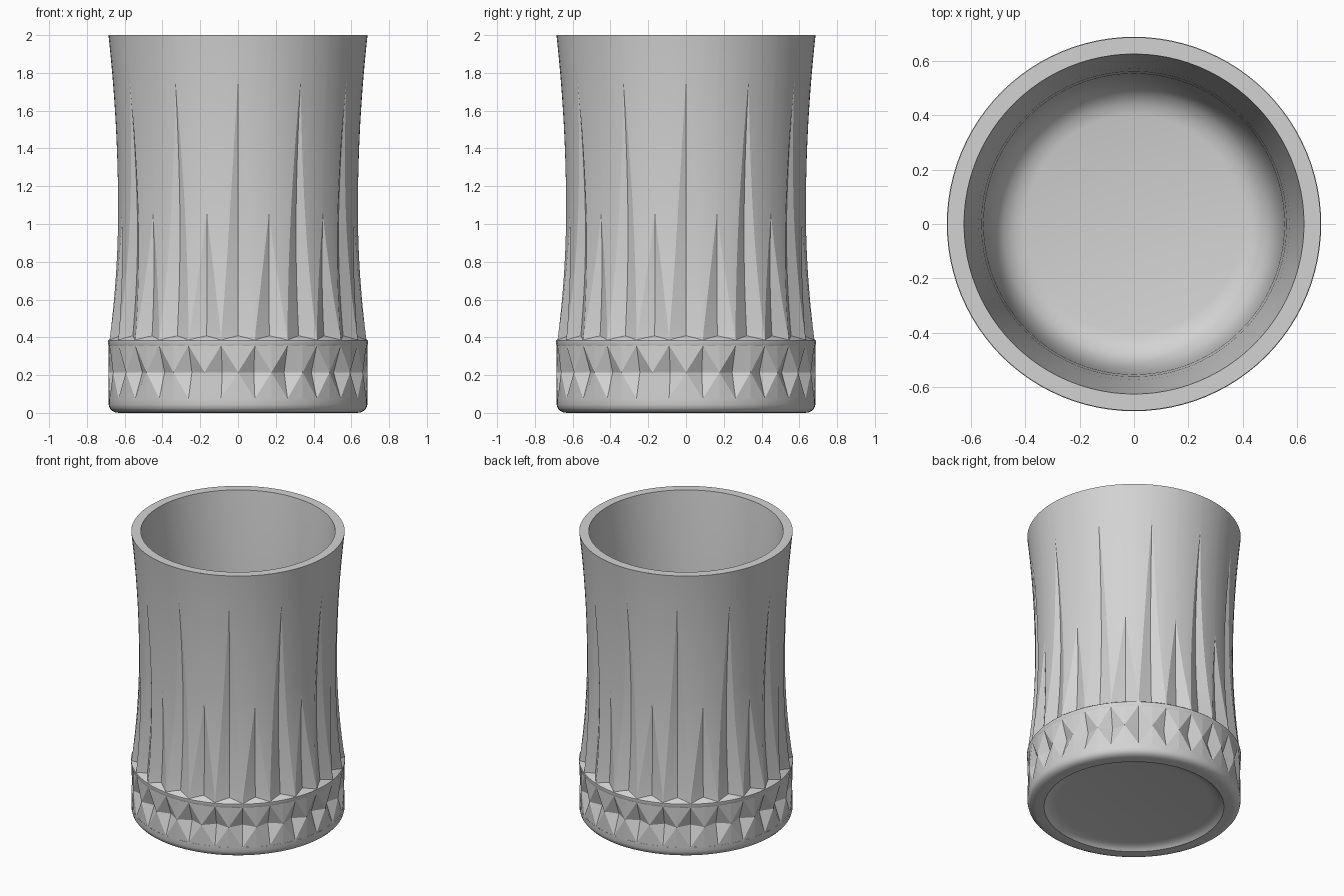
import bpy, bmesh, math

cube = bpy.data.objects.get("Cube")
if cube:
    bpy.data.objects.remove(cube, do_unlink=True)

# Single grey glass colour
glass = bpy.data.materials.new("pale_grey_glass")
glass.use_nodes = True
glass.diffuse_color = (0.65, 0.65, 0.65, 1)
glass.node_tree.nodes["Principled BSDF"].inputs["Base Color"].default_value = (0.65, 0.65, 0.65, 1)

SECTORS = 24
STEP = math.tau / SECTORS
HALF = STEP / 2


def polar(r, a, z):
    return (r * math.cos(a), r * math.sin(a), z)


def finish(name, bm, angle):
    bmesh.ops.remove_doubles(bm, verts=bm.verts[:], dist=0.00001)
    mesh = bpy.data.meshes.new(name)
    bm.to_mesh(mesh)
    bm.free()
    mesh.materials.append(glass)
    obj = bpy.data.objects.new(name, mesh)
    bpy.context.collection.objects.link(obj)
    bpy.ops.object.select_all(action='DESELECT')
    obj.select_set(True)
    bpy.context.view_layer.objects.active = obj
    if angle:
        bpy.ops.object.shade_smooth_by_angle(angle=math.radians(angle))
    return obj


def skin(name, rings, angle):
    """Bridge a stack of equal rings of points into a closed-round surface."""
    bm = bmesh.new()
    rows = [[bm.verts.new(p) for p in ring] for ring in rings]
    n = len(rows[0])
    for low, high in zip(rows, rows[1:]):
        for j in range(n):
            k = (j + 1) % n
            bm.faces.new((low[j], low[k], high[k], high[j]))
    return finish(name, bm, angle)


def lathe(name, profile, angle=30, n=96):
    return skin(name, [[polar(r, math.tau * j / n, z) for j in range(n)]
                       for r, z in profile], angle)


# Waisted outer wall, with tall and short tapering V cuts in turn
TALL, SHORT, FOOT = 1.76, 1.06, 0.4


def wall_radius(z):
    spread = 0.9 if z > 1.1 else 0.715
    return 0.636 + 0.05 * ((z - 1.1) / spread) ** 2


def wall_ring(z):
    ring = []
    r = wall_radius(z)
    for s in range(SECTORS):
        top = SHORT if s % 2 else TALL
        t = min(1, max(0, (top - z) / (top - FOOT)))
        w = HALF * min(0.98, max(0.02, t))
        mid = (w + HALF) / 2
        for u in (-HALF, -mid, -w, 0, w, mid):
            depth = 0.04 * t if u == 0 else 0
            ring.append(polar(r - depth, s * STEP + u, z))
    return ring


heights = sorted({0.385, FOOT, SHORT, TALL, 2.0} | {0.44 + 0.04 * i for i in range(39)})
skin("outer_wall", [wall_ring(z) for z in heights], 11)

# Flat rim and hollow inside
lathe("rim_and_inside", [
    (0.686, 2), (0.625, 2), (0.605, 1.8), (0.588, 1.6), (0.573, 1.4), (0.561, 1.2),
    (0.553, 1.0), (0.548, 0.8), (0.543, 0.65), (0.53, 0.55), (0.51, 0.48),
    (0.48, 0.435), (0.44, 0.41), (0.4, 0.4), (0, 0.4)])

# Collar with a sloping ledge under the tapering cuts
lathe("collar", [(0.684, 0.355), (0.688, 0.365), (0.688, 0.383), (0.684, 0.387), (0.61, 0.425)])

# Band of sunken four-sided diamonds
LOW, MID, HIGH = 0.075, 0.215, 0.357
OUT, SUNK = 0.685, 0.638
bm = bmesh.new()


def face(*points):
    bm.faces.new([bm.verts.new(polar(*p)) for p in points])


for s in range(SECTORS):
    a = s * STEP + HALF
    left, right = (OUT, a - HALF, MID), (OUT, a + HALF, MID)
    top, bottom = (OUT, a, HIGH), (OUT, a, LOW)
    apex = (SUNK, a, MID)
    corners = (bottom, right, top, left)
    for p, q in zip(corners, corners[1:] + corners[:1]):
        face(p, q, apex)
    # Uncut triangles between neighbouring diamonds
    for z, order in ((HIGH, 1), (LOW, -1)):
        edge = (OUT, a + HALF, z)
        for p, q in (((OUT, a, z), edge), (edge, (OUT, a + STEP, z))):
            face(*(right, q, p)[::order])
finish("diamond_band", bm, 0)

# Rounded foot with a shallow hollow underneath
lathe("foot", [
    (0, 0.03), (0.5, 0.03), (0.54, 0.024), (0.565, 0.012), (0.578, 0), (0.63, 0),
    (0.65, 0.003), (0.668, 0.012), (0.68, 0.026), (0.685, 0.045), (0.685, LOW)])
